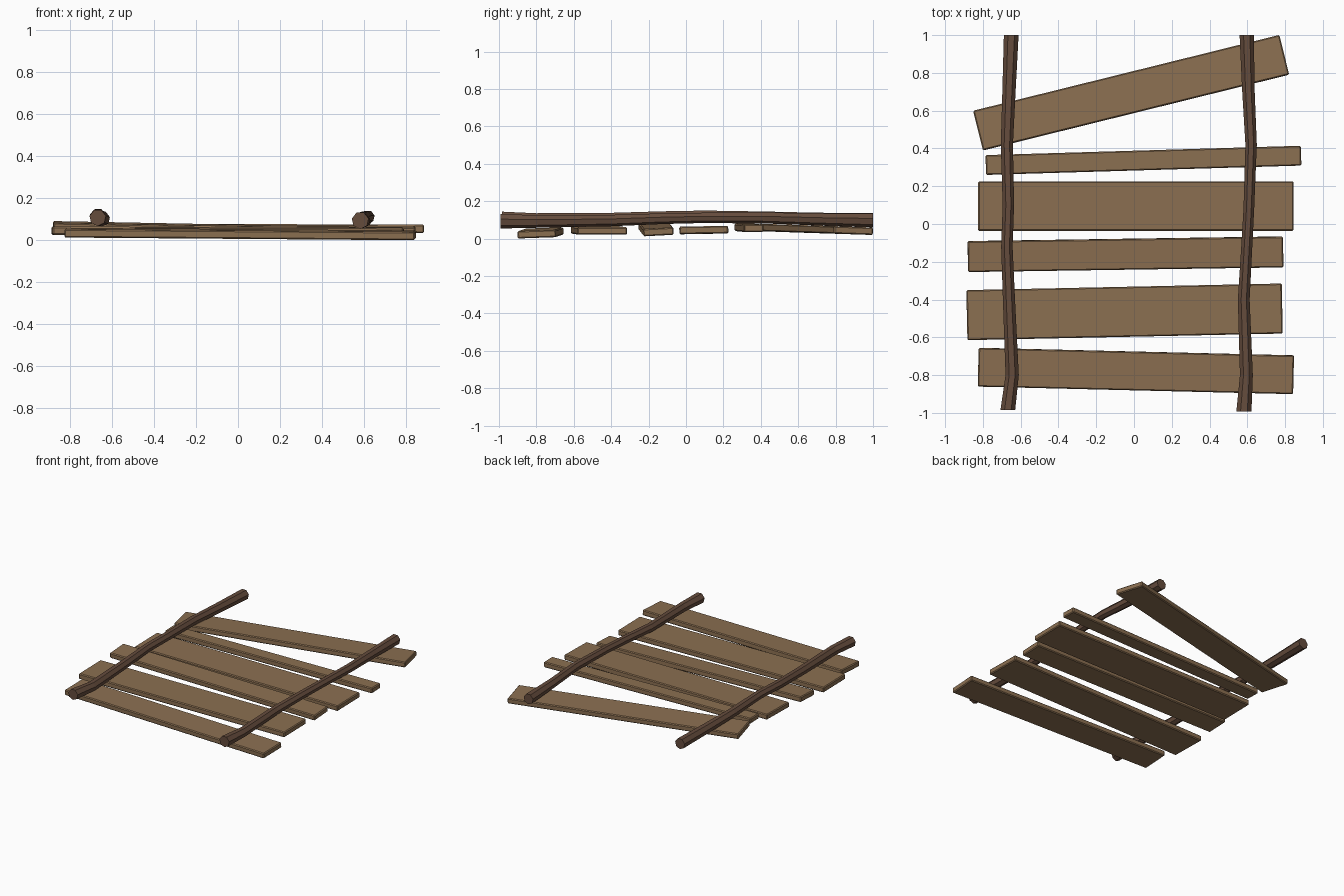
import bpy, bmesh, math
from mathutils import Matrix, Vector

if "Cube" in bpy.data.objects:
    bpy.data.objects.remove(bpy.data.objects["Cube"])


def material(name, rgb):
    m = bpy.data.materials.new(name)
    m.diffuse_color = (*rgb, 1)
    m.use_nodes = True
    m.node_tree.nodes["Principled BSDF"].inputs["Base Color"].default_value = m.diffuse_color
    return m


plank_wood = material("plank wood", (0.26, 0.16, 0.083))
pole_wood = material("dark pole wood", (0.13, 0.072, 0.046))


def finish(name, bm, mat):
    bmesh.ops.recalc_face_normals(bm, faces=bm.faces)
    me = bpy.data.meshes.new(name)
    bm.to_mesh(me)
    bm.free()
    me.materials.append(mat)
    ob = bpy.data.objects.new(name, me)
    bpy.context.collection.objects.link(ob)
    return ob


def plank(name, x, y, width, yaw, z_left, z_right, roll):
    """Chamfered board with slight yaw, pitch and roll."""
    length, thick = 1.67, 0.04
    bm = bmesh.new()
    bmesh.ops.create_cube(bm, size=1, matrix=Matrix.Diagonal((length, width, thick, 1)))
    bmesh.ops.bevel(bm, geom=bm.edges[:], offset=0.006, segments=1, affect='EDGES')
    pitch = math.atan((z_left - z_right) / length)
    bm.transform(Matrix.Translation((x, y, (z_left + z_right) / 2))
                 @ Matrix.Rotation(math.radians(yaw), 4, 'Z')
                 @ Matrix.Rotation(pitch, 4, 'Y')
                 @ Matrix.Rotation(math.radians(roll), 4, 'X'))
    finish(name, bm, plank_wood)


def pole(name, path, sides=7):
    """Crooked log: rings of given radius along y, capped at both ends."""
    bm = bmesh.new()
    rings = []
    for x, y, z, r in path:
        rings.append([bm.verts.new((x + r * math.cos(a), y, z + r * math.sin(a)))
                      for a in (math.tau * (i + 0.25) / sides for i in range(sides))])
    for a, b in zip(rings, rings[1:]):
        for i in range(sides):
            j = (i + 1) % sides
            bm.faces.new((a[i], a[j], b[j], b[i]))
    bm.faces.new(rings[0])
    bm.faces.new(rings[-1])
    finish(name, bm, pole_wood)


# Boards, back to front: x, y, width, yaw, left z, right z, roll
boards = [
    (-0.015, 0.695, 0.216, 13.9, 0.056, 0.043, -2),
    (0.05, 0.337, 0.105, 1.7, 0.06, 0.055, 0),
    (0.01, 0.095, 0.262, 0.0, 0.045, 0.046, 1),
    (-0.045, -0.16, 0.163, 0.85, 0.068, 0.036, 3),
    (-0.05, -0.465, 0.265, 1.2, 0.046, 0.041, 0),
    (0.01, -0.778, 0.205, -1.37, 0.037, 0.024, 2),
]
for n, b in enumerate(boards, 1):
    plank(f"plank_{n}", *b)

# Two crooked poles lying across the boards
pole("left_pole", [(-0.668, -0.985, 0.108, 0.040), (-0.645, -0.80, 0.103, 0.036),
                   (-0.662, -0.40, 0.108, 0.033), (-0.673, -0.12, 0.118, 0.031),
                   (-0.665, 0.10, 0.122, 0.031), (-0.673, 0.42, 0.115, 0.033),
                   (-0.662, 0.70, 0.106, 0.036), (-0.650, 1.0, 0.100, 0.040)])
pole("right_pole", [(0.582, -0.992, 0.095, 0.041), (0.595, -0.80, 0.093, 0.035),
                    (0.581, -0.40, 0.098, 0.032), (0.597, -0.12, 0.108, 0.030),
                    (0.608, 0.08, 0.112, 0.029), (0.620, 0.42, 0.112, 0.031),
                    (0.605, 0.72, 0.104, 0.034), (0.597, 1.0, 0.099, 0.039)])
